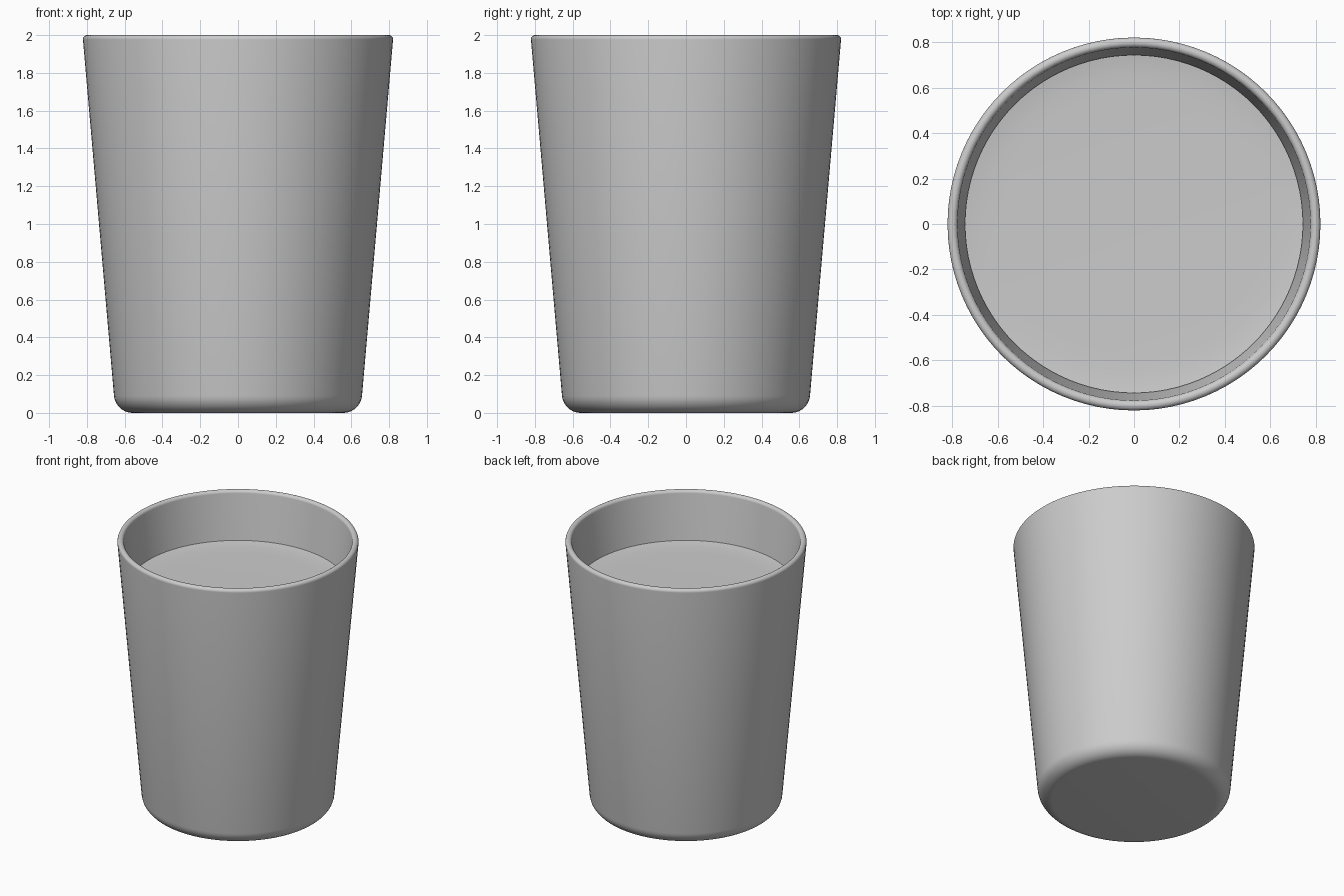
import bpy, bmesh, math

if "Cube" in bpy.data.objects:
    bpy.data.objects.remove(bpy.data.objects["Cube"])

SEGMENTS = 96


def arc(cr, cz, radius, start, end, steps):
    """Points (r, z) on a circular arc, angles in degrees."""
    pts = []
    for i in range(steps + 1):
        a = math.radians(start + (end - start) * i / steps)
        pts.append((cr + radius * math.cos(a), cz + radius * math.sin(a)))
    return pts


def lathe(name, profile):
    """Spin an (r, z) profile, starting and ending on the axis, around z."""
    bm = bmesh.new()
    verts = [bm.verts.new((r, 0, z)) for r, z in profile]
    edges = [bm.edges.new(pair) for pair in zip(verts, verts[1:])]
    bmesh.ops.spin(bm, geom=verts + edges, cent=(0, 0, 0), axis=(0, 0, 1),
                   angle=math.tau, steps=SEGMENTS)
    bmesh.ops.remove_doubles(bm, verts=bm.verts, dist=1e-5)
    bmesh.ops.recalc_face_normals(bm, faces=bm.faces)
    mesh = bpy.data.meshes.new(name)
    bm.to_mesh(mesh)
    bm.free()
    obj = bpy.data.objects.new(name, mesh)
    bpy.context.collection.objects.link(obj)
    bpy.ops.object.select_all(action='DESELECT')
    obj.select_set(True)
    bpy.context.view_layer.objects.active = obj
    bpy.ops.object.shade_smooth_by_angle(angle=math.radians(35))
    return obj


# Cup: flat base, rounded foot, tapered wall, rounded rim, hollow inside
cup_profile = [(0, 0)]
cup_profile += arc(0.557, 0.10, 0.10, -90, -5, 10)
cup_profile += arc(0.799, 1.978, 0.022, -5, 175, 12)
cup_profile += arc(0.53, 0.16, 0.08, -5, -90, 8)
cup_profile += [(0, 0.08)]
lathe("cup", cup_profile)

# Drink: fills the cup, with a slight upward curve where it meets the wall
drink_profile = [(0, 0.083)]
drink_profile += arc(0.53, 0.16, 0.077, -90, -5, 8)
drink_profile += [(0.744, 1.642), (0.71, 1.637), (0.66, 1.633),
                  (0.58, 1.63), (0, 1.63)]
lathe("drink", drink_profile)
